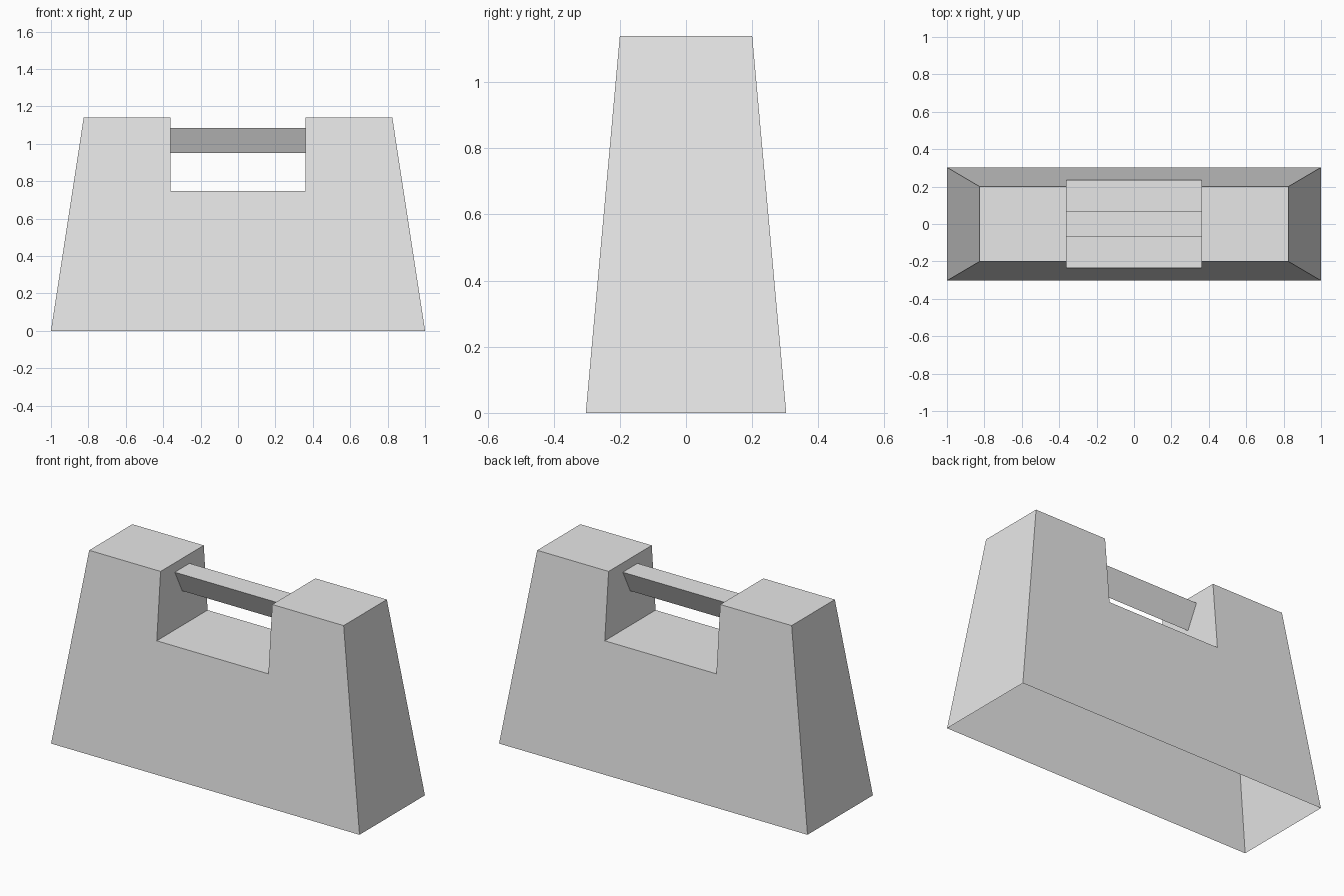
import bpy
import bmesh

# Remove the default cube if present
default_cube = bpy.data.objects.get("Cube")
if default_cube:
    bpy.data.objects.remove(default_cube, do_unlink=True)

BASE_X, TOP_X = 1.0, 0.825       # half lengths
BASE_Y, TOP_Y = 0.303, 0.2       # half depths
HEIGHT = 1.14
NOTCH_X, NOTCH_Z = 0.362, 0.747
BAR_Y, BAR_TOP, BAR_LOW = 0.068, 1.085, 0.95

grey = bpy.data.materials.new("light_grey")
grey.use_nodes = True
grey.diffuse_color = (0.8, 0.8, 0.8, 1)
grey.node_tree.nodes["Principled BSDF"].inputs["Base Color"].default_value = (0.8, 0.8, 0.8, 1)


def add_object(name, bm):
    mesh = bpy.data.meshes.new(name)
    bm.to_mesh(mesh)
    bm.free()
    mesh.materials.append(grey)
    obj = bpy.data.objects.new(name, mesh)
    bpy.context.collection.objects.link(obj)
    return obj


def depth_at(z):
    """Half depth of the tapering body at a height."""
    return BASE_Y + (TOP_Y - BASE_Y) * z / HEIGHT


# Body: notched, tapering shell that is open underneath
half = [(BASE_X, 0), (TOP_X, HEIGHT), (NOTCH_X, HEIGHT), (NOTCH_X, NOTCH_Z)]
outline = half + [(-x, z) for x, z in reversed(half)]
bm = bmesh.new()
front = [bm.verts.new((x, -depth_at(z), z)) for x, z in outline]
back = [bm.verts.new((x, depth_at(z), z)) for x, z in outline]
bm.faces.new(front)
bm.faces.new(back)
for i in range(len(outline) - 1):
    bm.faces.new((front[i], front[i + 1], back[i + 1], back[i]))
bmesh.ops.recalc_face_normals(bm, faces=bm.faces)
add_object("body_shell", bm)

# Handle: three-sided bar with its ridge downward, spanning the notch
section = [(-BAR_Y, BAR_TOP), (BAR_Y, BAR_TOP), (0, BAR_LOW)]
bm = bmesh.new()
ends = [[bm.verts.new((x, y, z)) for y, z in section] for x in (-NOTCH_X, NOTCH_X)]
for i in range(3):
    j = (i + 1) % 3
    bm.faces.new((ends[0][i], ends[0][j], ends[1][j], ends[1][i]))
for end in ends:
    bm.faces.new(end)
bmesh.ops.recalc_face_normals(bm, faces=bm.faces)
add_object("handle_bar", bm)
